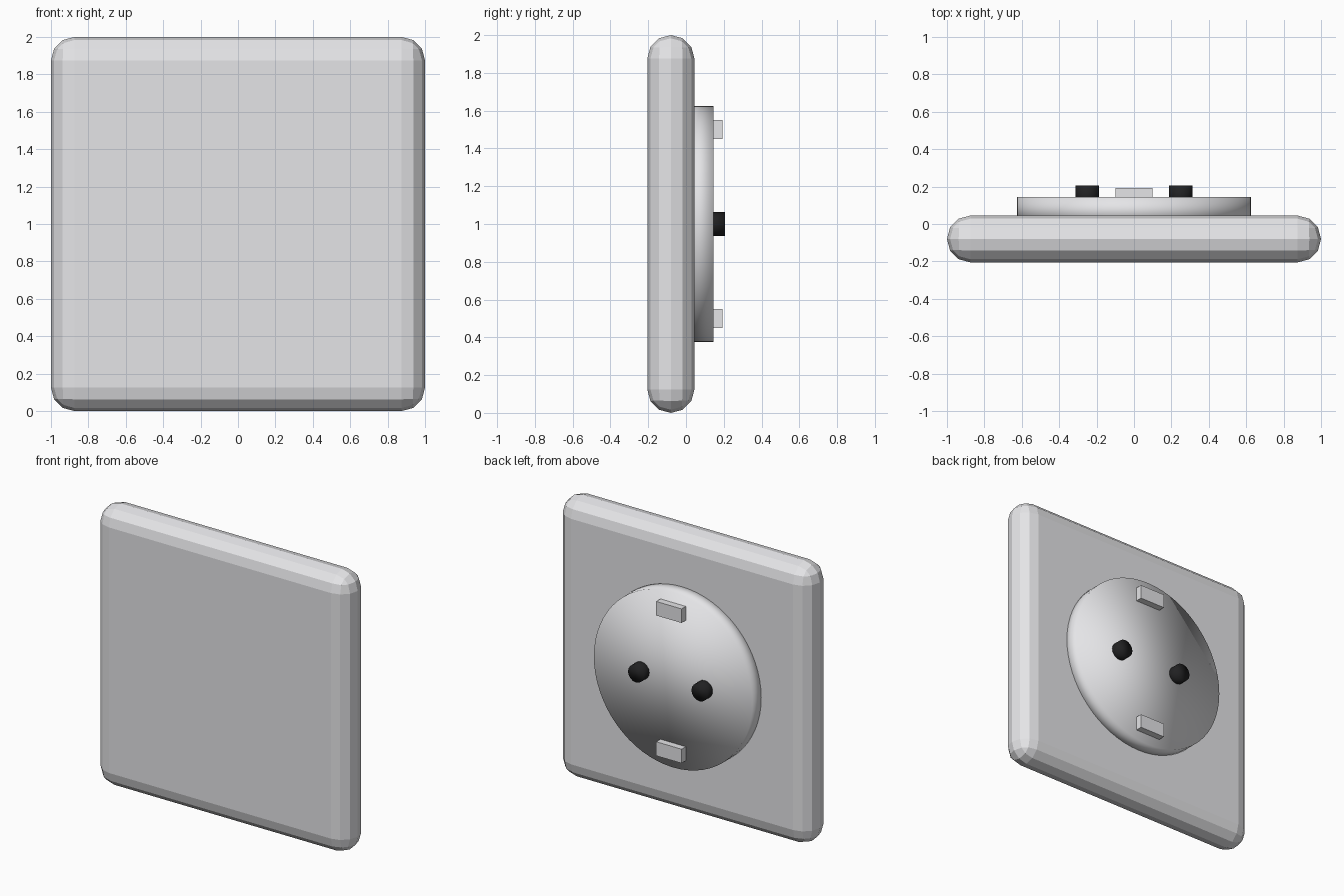
import bpy
import bmesh
from math import pi
from mathutils import Matrix, Vector

cube = bpy.data.objects.get("Cube")
if cube:
    bpy.data.objects.remove(cube, do_unlink=True)


def make_material(name, color):
    mat = bpy.data.materials.new(name)
    mat.use_nodes = True
    mat.diffuse_color = color
    mat.node_tree.nodes["Principled BSDF"].inputs["Base Color"].default_value = color
    return mat


def finish(bm, name, mat, smooth=False):
    mesh = bpy.data.meshes.new(name)
    for face in bm.faces:
        face.smooth = smooth
    bm.to_mesh(mesh)
    bm.free()
    mesh.materials.append(mat)
    obj = bpy.data.objects.new(name, mesh)
    bpy.context.collection.objects.link(obj)
    return obj


def box(name, low, high, mat):
    low, high = Vector(low), Vector(high)
    bm = bmesh.new()
    place = Matrix.Translation((low + high) / 2) @ Matrix.Diagonal((*(high - low), 1))
    bmesh.ops.create_cube(bm, size=1, matrix=place)
    return finish(bm, name, mat)


def disc(name, x, z, radius, y_front, y_back, sides, mat):
    """Cylinder along y with softly shaded rims."""
    bm = bmesh.new()
    place = Matrix.Translation((x, (y_front + y_back) / 2, z)) @ Matrix.Rotation(pi / 2, 4, "X")
    bmesh.ops.create_cone(bm, cap_ends=True, segments=sides, radius1=radius,
                          radius2=radius, depth=y_back - y_front, matrix=place)
    return finish(bm, name, mat, smooth=True)


white = make_material("white plastic", (0.8, 0.8, 0.82, 1))
black = make_material("black", (0.015, 0.015, 0.016, 1))

# Wall plate with fully rounded, faceted edges
plate = box("wall_plate", (-1, -0.205, 0), (1, 0.045, 2), white)
bevel = plate.modifiers.new("rounded_edges", "BEVEL")
bevel.width = 0.1249
bevel.segments = 3

# Round socket face
disc("socket_face", 0, 1, 0.625, 0.0, 0.145, 64, white)

# Pin holes to the left and right, earth clips above and below
for side, label in ((1, "left"), (-1, "right")):
    disc(label + "_pin_hole", side * 0.25, 1, 0.0625, 0.1, 0.207, 16, black)
for side, label in ((1, "upper"), (-1, "lower")):
    z = 1 + side * 0.5
    box(label + "_earth_clip", (-0.1, 0.1, z - 0.05), (0.1, 0.193, z + 0.05), white)
